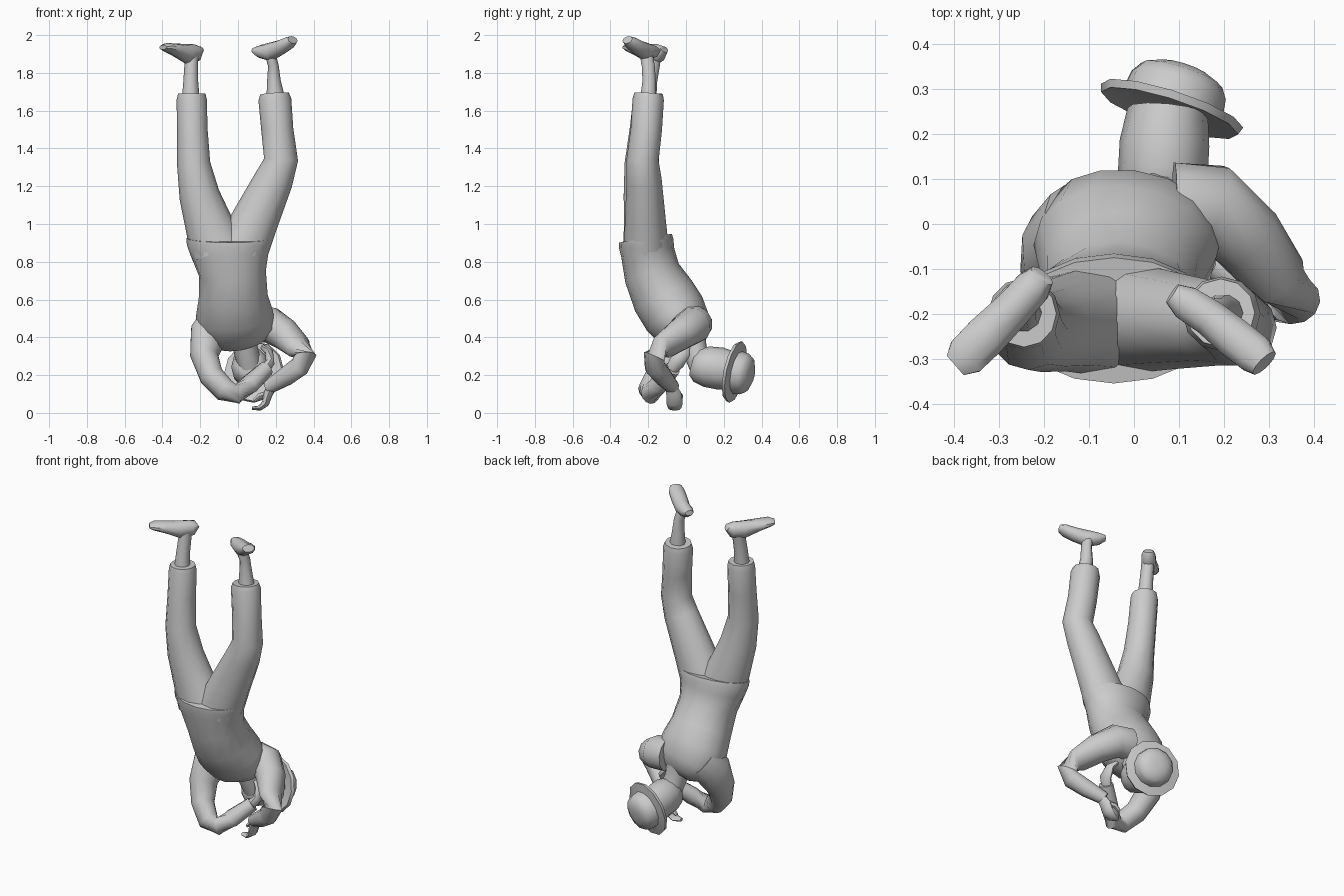
import bpy, bmesh, math
from mathutils import Vector

clay = bpy.data.materials.new("plain_grey")
clay.diffuse_color = (0.6, 0.6, 0.6, 1)


def finish(name, bm, angle=50):
    bmesh.ops.recalc_face_normals(bm, faces=bm.faces[:])
    me = bpy.data.meshes.new(name)
    bm.to_mesh(me)
    bm.free()
    me.materials.append(clay)
    ob = bpy.data.objects.new(name, me)
    bpy.context.collection.objects.link(ob)
    bpy.ops.object.select_all(action='DESELECT')
    ob.select_set(True)
    bpy.context.view_layer.objects.active = ob
    bpy.ops.object.shade_smooth_by_angle(angle=math.radians(angle))
    return ob


def loft(name, sections, ref=(1, 0, 0), sides=12, axis=None):
    """Skin of elliptical rings: (x, y, z, half width along ref, half depth)."""
    bm = bmesh.new()
    pts = [Vector(s[:3]) for s in sections]
    rings = []
    for i, s in enumerate(sections):
        n = Vector(axis) if axis else pts[min(i + 1, len(pts) - 1)] - pts[max(i - 1, 0)]
        n.normalize()
        u = Vector(ref) - n * n.dot(Vector(ref))
        u.normalize()
        v = n.cross(u)
        rings.append([bm.verts.new(pts[i] + u * s[3] * math.cos(a) + v * s[4] * math.sin(a))
                      for a in (2 * math.pi * k / sides for k in range(sides))])
    for a, b in zip(rings, rings[1:]):
        for k in range(sides):
            j = (k + 1) % sides
            bm.faces.new((a[k], a[j], b[j], b[k]))
    bm.faces.new(rings[0])
    bm.faces.new(rings[-1])
    return finish(name, bm)


# shirt, from the flared hem down to the shoulders
loft("shirt", [
    (-.045, -.215, .925, .228, .142), (-.045, -.21, .895, .226, .146),
    (-.043, -.203, .85, .208, .142), (-.03, -.18, .74, .178, .15),
    (-.025, -.12, .62, .182, .17), (-.02, -.06, .525, .205, .172),
    (0, -.005, .44, .20, .15), (.015, .03, .39, .15, .10), (.02, .05, .365, .08, .05)], sides=16)

# trousers
loft("left_trouser", [
    (-.10, -.215, .86, .15, .12), (-.155, -.22, 1.0, .127, .108),
    (-.205, -.23, 1.155, .107, .10), (-.235, -.235, 1.32, .088, .09),
    (-.242, -.215, 1.5, .081, .083), (-.245, -.20, 1.66, .08, .08),
    (-.245, -.2, 1.69, .072, .074)])
loft("right_trouser", [
    (.02, -.21, .86, .14, .12), (.09, -.215, 1.02, .125, .108),
    (.19, -.222, 1.235, .103, .093), (.228, -.23, 1.34, .09, .085),
    (.208, -.21, 1.5, .085, .083), (.195, -.20, 1.66, .087, .083),
    (.193, -.198, 1.69, .076, .076)])

# ankles
loft("left_ankle", [(-.25, -.2, 1.66, .047, .045), (-.25, -.19, 1.76, .039, .04),
                    (-.247, -.175, 1.85, .036, .04), (-.245, -.165, 1.92, .036, .04)], sides=10)
loft("right_ankle", [(.2, -.2, 1.66, .05, .045), (.19, -.195, 1.76, .036, .037),
                     (.187, -.2, 1.84, .028, .036), (.165, -.215, 1.92, .03, .036)], sides=10)

# feet, from heel to toe, soles up
loft("left_foot", [
    (-.205, -.115, 1.925, .02, .03), (-.225, -.14, 1.905, .048, .043),
    (-.27, -.19, 1.90, .053, .045), (-.33, -.25, 1.922, .034, .05),
    (-.375, -.295, 1.935, .024, .048), (-.398, -.315, 1.935, .012, .03)], ref=(0, 0, 1), sides=10)
loft("right_foot", [
    (.085, -.155, 1.92, .015, .025), (.115, -.175, 1.913, .034, .04),
    (.17, -.21, 1.91, .05, .043), (.225, -.255, 1.935, .04, .047),
    (.27, -.29, 1.96, .033, .046), (.29, -.31, 1.975, .022, .035)], ref=(0, 0, 1), sides=10)

# sleeves: shoulder, elbow, wrist
loft("left_sleeve", [
    (-.11, 0, .47, .10, .11), (-.16, -.04, .41, .088, .11), (-.178, -.09, .30, .074, .085),
    (-.14, -.15, .195, .066, .068), (-.07, -.195, .12, .062, .06), (-.005, -.19, .10, .054, .05),
    (.06, -.145, .15, .052, .052), (.15, -.07, .235, .042, .042)], ref=(1, 0, 1))
loft("right_sleeve", [
    (.09, .04, .47, .10, .10), (.17, .04, .465, .095, .10), (.25, -.03, .415, .085, .085),
    (.32, -.12, .35, .068, .07), (.355, -.168, .30, .06, .06), (.325, -.165, .245, .055, .055),
    (.25, -.12, .19, .05, .05), (.16, -.07, .135, .037, .037)], ref=(0, 1, 1))

# hands
loft("left_hand", [(.13, -.085, .22, .03, .03), (.17, -.05, .265, .042, .024),
                   (.165, -.015, .32, .04, .022), (.13, .0, .35, .024, .014)], ref=(0, 1, 0), sides=8)
loft("right_hand", [(.18, -.08, .145, .028, .028), (.16, -.065, .10, .04, .024),
                    (.145, -.06, .05, .043, .02), (.115, -.06, .025, .035, .014),
                    (.075, -.06, .025, .016, .009)], ref=(0, 1, 0), sides=8)
loft("right_thumb", [(.155, -.05, .10, .02, .02), (.115, -.03, .09, .016, .016),
                     (.085, -.03, .065, .01, .01)], ref=(0, 1, 0), sides=6)

# neck and head
loft("neck", [(.025, .03, .43, .075, .075), (.04, .045, .34, .065, .065), (.06, .08, .25, .065, .065)])
hat_axis = Vector((.30, .93, -.20)).normalized()
loft("head", [(.058, .035, .262, .06, .065), (.06, .06, .255, .085, .092), (.064, .11, .245, .1, .108),
              (.068, .18, .235, .1, .112), (.075, .25, .222, .09, .10)])

# hat: brim with a slight edge, then the domed crown
base = Vector((.083, .258, .217))
profile = [(0, .100), (-.012, .160), (.006, .166), (.016, .115), (.055, .110),
           (.078, .095), (.095, .055), (.098, .02)]
loft("hat", [(*(base + hat_axis * h), r, r) for h, r in profile], axis=hat_axis, sides=12)
